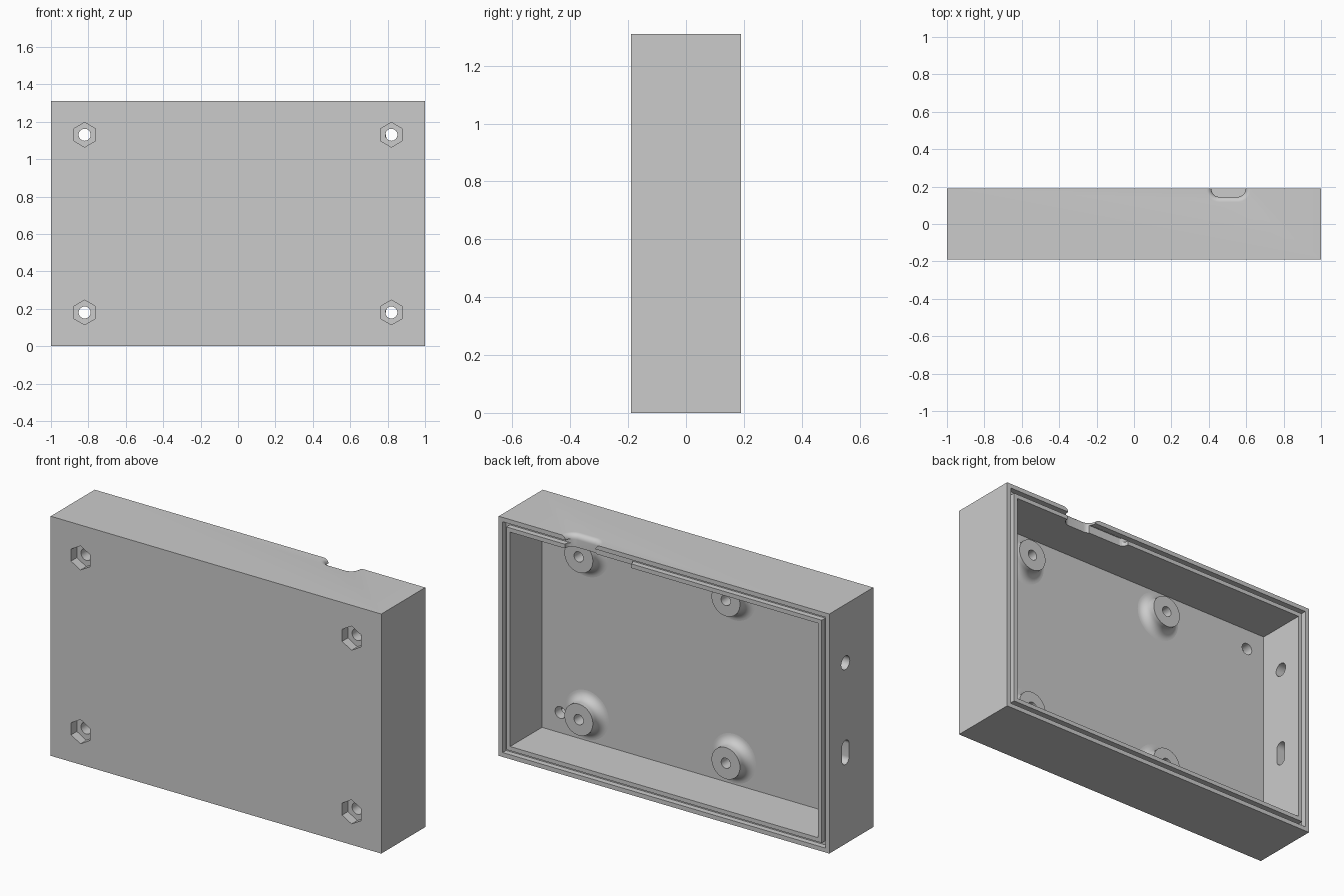
import bpy, bmesh, math

if "Cube" in bpy.data.objects:
    bpy.data.objects.remove(bpy.data.objects["Cube"])

H, D = 1.31, 0.19          # height, half depth
FLOOR = -0.085             # inner face of the front panel

grey = bpy.data.materials.new("plain grey")
grey.diffuse_color = (0.6, 0.6, 0.6, 1)
grey.use_nodes = True
grey.node_tree.nodes["Principled BSDF"].inputs["Base Color"].default_value = grey.diffuse_color


def make(name, bm):
    bmesh.ops.recalc_face_normals(bm, faces=bm.faces)
    me = bpy.data.meshes.new(name)
    bm.to_mesh(me)
    bm.free()
    me.materials.append(grey)
    ob = bpy.data.objects.new(name, me)
    bpy.context.collection.objects.link(ob)
    return ob


def loft(name, sections, axis):
    """Closed solid through equal-length 2D outlines at (position, outline)."""
    place = {'X': lambda u, v, w: (w, u, v),
             'Y': lambda u, v, w: (u, w, v),
             'Z': lambda u, v, w: (u, v, w)}[axis]
    bm = bmesh.new()
    rings = [[bm.verts.new(place(u, v, w)) for u, v in pts] for w, pts in sections]
    n = len(rings[0])
    for a, b in zip(rings, rings[1:]):
        for i in range(n):
            bm.faces.new((a[i], a[(i + 1) % n], b[(i + 1) % n], b[i]))
    bm.faces.new(rings[0])
    bm.faces.new(rings[-1])
    return make(name, bm)


def rounded(cx, cy, hw, hh, r, n=8):
    """Rounded rectangle outline."""
    pts = []
    for q, (sx, sy) in enumerate(((1, 1), (-1, 1), (-1, -1), (1, -1))):
        for i in range(n + 1):
            a = (q + i / n) * math.pi / 2
            pts.append((cx + sx * (hw - r) + r * math.cos(a),
                        cy + sy * (hh - r) + r * math.sin(a)))
    return pts


def circle(cx, cy, r, n=32, start=0.0):
    return [(cx + r * math.cos(start + i * math.tau / n),
             cy + r * math.sin(start + i * math.tau / n)) for i in range(n)]


def frame_box(name, wall, y0, y1):
    """Box inset from the outer shell by a wall width."""
    x, lo, hi = 1 - wall, wall, H - wall
    rect = [(-x, lo), (x, lo), (x, hi), (-x, hi)]
    return loft(name, [(y0, rect), (y1, rect)], 'Y')


def cut(ob, cutters):
    for c in cutters:
        c.hide_render = True
        m = ob.modifiers.new("cut", 'BOOLEAN')
        m.operation, m.solver, m.object = 'DIFFERENCE', 'EXACT', c
    bpy.context.view_layer.update()
    dg = bpy.context.evaluated_depsgraph_get()
    me = bpy.data.meshes.new_from_object(ob.evaluated_get(dg))
    ob.modifiers.clear()
    ob.data = me


# Main shell, lip around the opening
shell = frame_box("case_shell", 0.0, -D, D)
lip = frame_box("rim_lip", 0.046, 0.155, D)

cavity = frame_box("cavity_cutter", 0.069, FLOOR, D + 0.1)
rebate = frame_box("rebate_cutter", 0.024, 0.16, D + 0.1)

# Cable notch in the top wall, with a rounded-over outer edge
R = 0.028
sections = [(H - 0.12, rounded(0.505, D, 0.09, 0.045, 0.04))]
for i in range(9):
    a = i / 8 * math.pi / 2
    o = R * (1 - math.cos(a))
    sections.append((H - R + R * math.sin(a),
                     rounded(0.505, D, 0.09 + o, 0.045 + o, 0.04 + o)))
sections.append((H + 0.05, sections[-1][1]))
notch = loft("notch_cutter", sections, 'Z')

# Shallow clearance behind the notch
relief_outline = rounded(0.40, D, 0.20, 0.035, 0.03)
relief = loft("relief_cutter", [(H - 0.12, relief_outline), (H - 0.025, relief_outline)], 'Z')

# Screw holes with hexagonal nut pockets in the front
cutters = [cavity, rebate, notch, relief]
for x in (-0.82, 0.82):
    for z in (0.18, 1.13):
        hexa = circle(x, z, 0.066, 6, math.pi / 6)
        hole = circle(x, z, 0.032)
        cutters.append(loft("nut_cutter", [(-D - 0.1, hexa), (-D + 0.05, hexa)], 'Y'))
        cutters.append(loft("screw_cutter", [(-D - 0.1, hole), (FLOOR + 0.05, hole)], 'Y'))

# Round and slotted openings in the left wall
for outline in (circle(0.05, 0.99, 0.037), rounded(0.05, 0.50, 0.031, 0.066, 0.0309)):
    cutters.append(loft("side_cutter", [(-1.1, outline), (-0.88, outline)], 'X'))

cut(shell, cutters)
cut(lip, [frame_box("lip_cutter", 0.069, 0.1, D + 0.1), notch, relief])
for ob in list(bpy.data.objects):
    if ob.name.split(".")[0].endswith("_cutter"):
        bpy.data.objects.remove(ob)


# Board standoffs: filleted base, flat top, blind screw hole
def standoff(x, z):
    r, f, top = 0.086, 0.048, -0.015
    prof = [(r + f * (1 - math.sin(i / 8 * math.pi / 2)),
             FLOOR + f * (1 - math.cos(i / 8 * math.pi / 2))) for i in range(9)]
    prof += [(r, top), (0.028, top), (0.028, FLOOR + 0.002)]
    return loft("standoff", [(y, circle(x, z, rad, 40)) for rad, y in prof], 'Y')


for x in (0.66, -0.23):
    for z in (0.21, 1.10):
        standoff(x, z)

# Smooth curved areas, keep hard edges
for ob in bpy.data.objects:
    ob.select_set(True)
    bpy.context.view_layer.objects.active = ob
bpy.ops.object.shade_smooth_by_angle(angle=math.radians(30))
